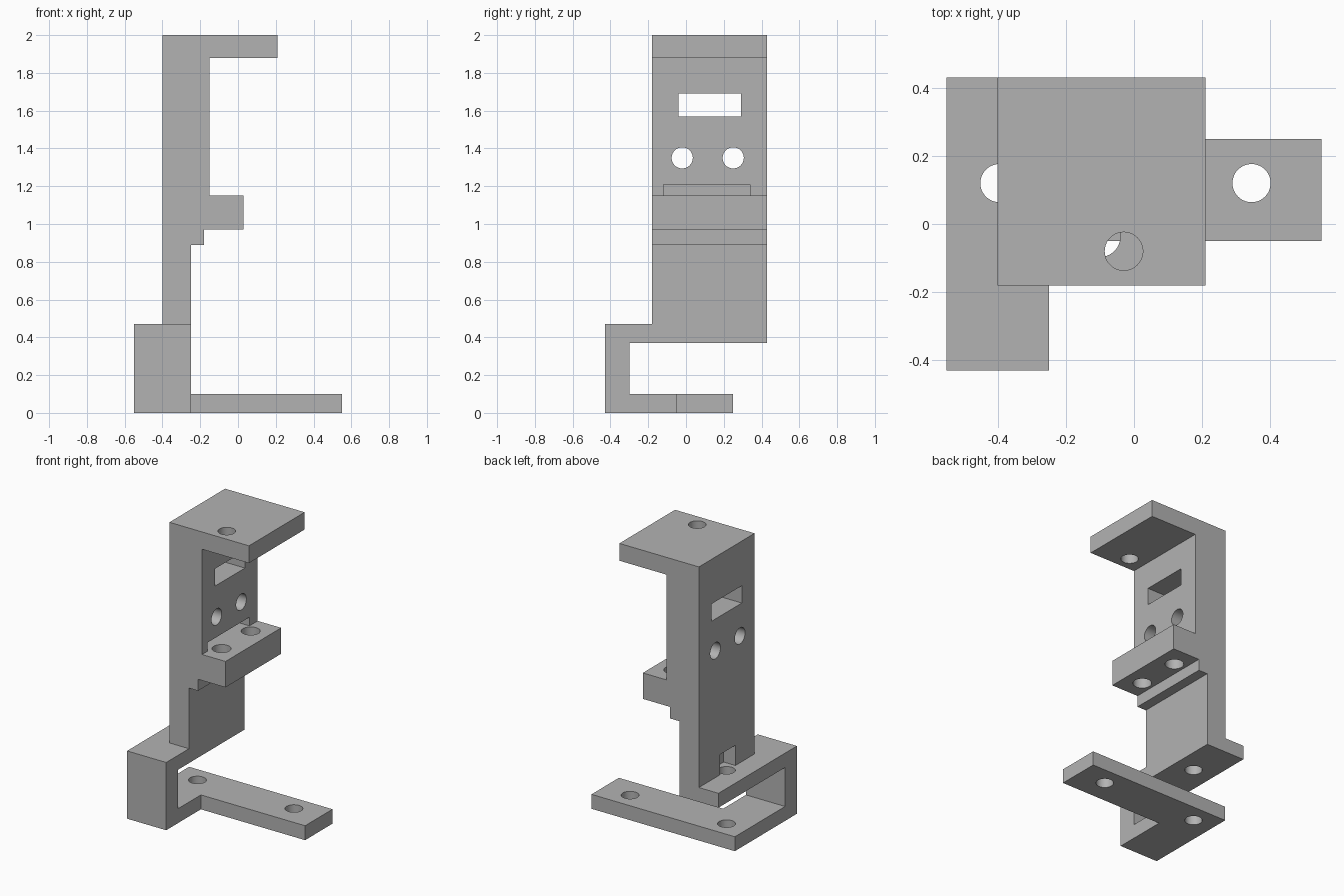
import bpy
import bmesh
from mathutils import Matrix, Vector

cube = bpy.data.objects.get("Cube")
if cube:
    bpy.data.objects.remove(cube, do_unlink=True)

grey = bpy.data.materials.new("plain_grey")
grey.use_nodes = True
colour = (0.45, 0.45, 0.45, 1)
grey.diffuse_color = colour
grey.node_tree.nodes["Principled BSDF"].inputs["Base Color"].default_value = colour


def add_object(name, bm):
    bmesh.ops.recalc_face_normals(bm, faces=bm.faces)
    mesh = bpy.data.meshes.new(name)
    bm.to_mesh(mesh)
    bm.free()
    mesh.materials.append(grey)
    obj = bpy.data.objects.new(name, mesh)
    bpy.context.collection.objects.link(obj)
    return obj


def extrude(name, points, depth):
    """Extrude a closed outline of 3D points along a vector."""
    bm = bmesh.new()
    face = bm.faces.new([bm.verts.new(p) for p in points])
    out = bmesh.ops.extrude_face_region(bm, geom=[face])
    moved = [v for v in out["geom"] if isinstance(v, bmesh.types.BMVert)]
    bmesh.ops.translate(bm, verts=moved, vec=Vector(depth))
    return add_object(name, bm)


def box(name, xs, ys, zs):
    outline = [(xs[0], ys[0], zs[0]), (xs[1], ys[0], zs[0]),
               (xs[1], ys[1], zs[0]), (xs[0], ys[1], zs[0])]
    return extrude(name, outline, (0, 0, zs[1] - zs[0]))


def rod(name, centre, radius, length, axis="Z"):
    bm = bmesh.new()
    turn = Matrix.Rotation(1.5707963, 4, "Y") if axis == "X" else Matrix()
    bmesh.ops.create_cone(bm, cap_ends=True, segments=48, radius1=radius,
                          radius2=radius, depth=length,
                          matrix=Matrix.Translation(centre) @ turn)
    return add_object(name, bm)


def combine(target, tool, operation):
    """Apply a boolean and discard the helper object."""
    tool.hide_render = True
    mod = target.modifiers.new("join", "BOOLEAN")
    mod.operation, mod.solver, mod.object = operation, "EXACT", tool
    graph = bpy.context.evaluated_depsgraph_get()
    mesh = bpy.data.meshes.new_from_object(target.evaluated_get(graph))
    target.modifiers.clear()
    target.data = mesh
    bpy.data.objects.remove(tool, do_unlink=True)


# Upright with top plate and stepped middle ledge
FRONT, BACK = -0.18, 0.43
side = [(-0.4, 0.37), (-0.25, 0.37), (-0.25, 0.89), (-0.18, 0.89),
        (-0.18, 0.97), (0.03, 0.97), (0.03, 1.15), (-0.15, 1.15),
        (-0.15, 1.88), (0.21, 1.88), (0.21, 2), (-0.4, 2)]
bracket = extrude("mounting_bracket", [(x, FRONT, z) for x, z in side],
                  (0, BACK - FRONT, 0))

# C-shaped foot and the arm reaching sideways from it
foot = [(-0.43, 0), (0.25, 0), (0.25, 0.1), (-0.3, 0.1),
        (-0.3, 0.37), (BACK, 0.37), (BACK, 0.47), (-0.43, 0.47)]
combine(bracket, extrude("foot", [(-0.55, y, z) for y, z in foot],
                         (0.3, 0, 0)), "UNION")
combine(bracket, box("base_arm", (-0.35, 0.55), (-0.05, 0.25), (0, 0.1)), "UNION")

# Window, ledge clearance slot and rear screw pocket
for name, xs, ys, zs in (
        ("window", (-0.5, 0), (-0.04, 0.29), (1.57, 1.69)),
        ("ledge_slot", (-0.23, -0.1), (-0.12, 0.34), (1.15, 1.21)),
        ("screw_pocket", (-0.5, -0.31), (0.03, 0.2), (0.47, 0.61))):
    combine(bracket, box(name, xs, ys, zs), "DIFFERENCE")

# Round holes
for y in (-0.02, 0.25):
    combine(bracket, rod("wall_hole", (-0.3, y, 1.35), 0.056, 0.6, "X"), "DIFFERENCE")
for y in (-0.037, 0.282):
    combine(bracket, rod("ledge_hole", (-0.1, y, 1.05), 0.06, 0.22), "DIFFERENCE")
for x, y, z in ((-0.03, -0.08, 1.94), (0.345, 0.12, 0.05),
                (-0.395, 0.12, 0.05), (-0.395, 0.12, 0.42)):
    combine(bracket, rod("screw_hole", (x, y, z), 0.056, 0.16), "DIFFERENCE")

bpy.ops.object.select_all(action="DESELECT")
bracket.select_set(True)
bpy.context.view_layer.objects.active = bracket
bpy.ops.object.shade_smooth_by_angle(angle=0.5)
